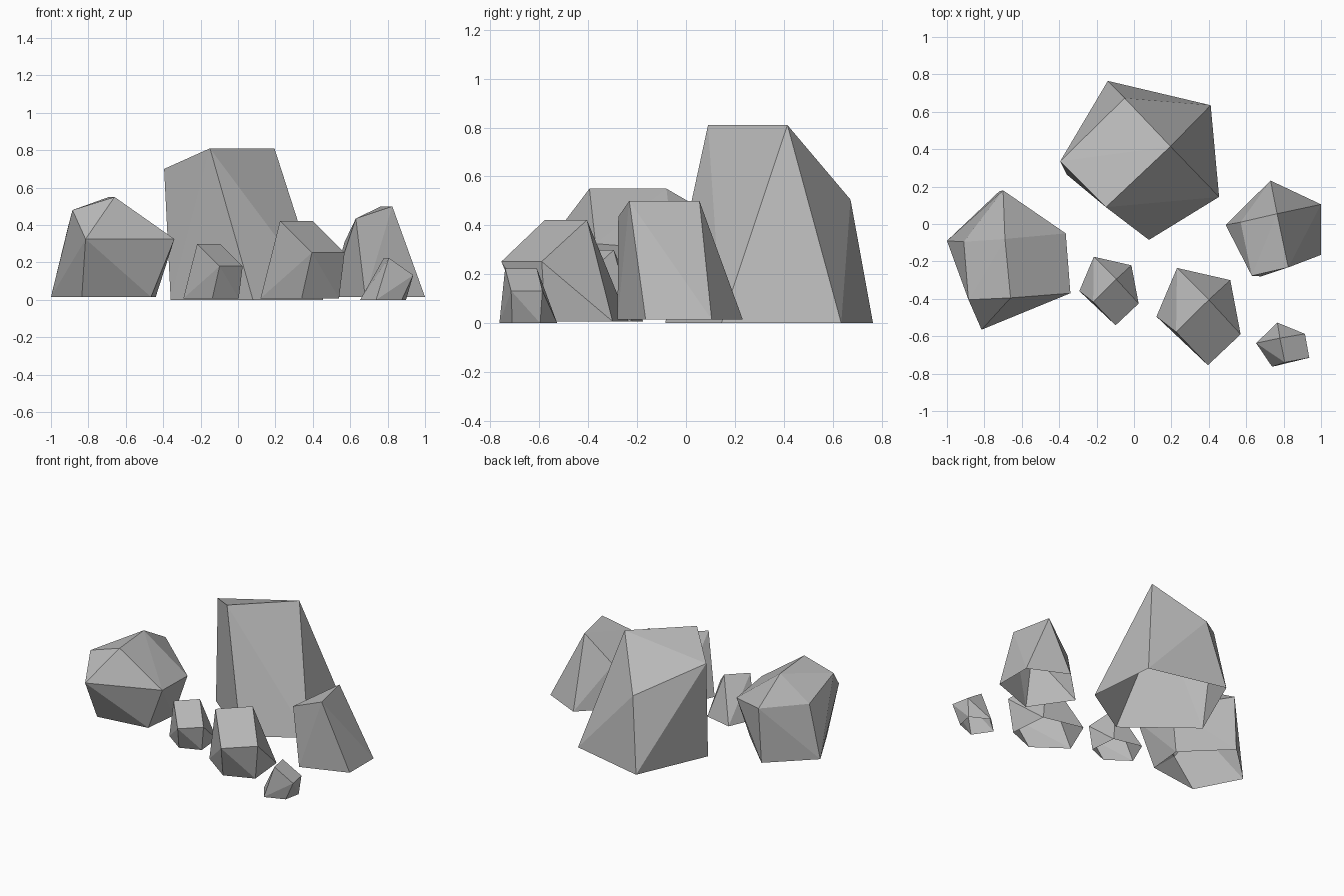
import bpy, bmesh, math
from mathutils import Matrix, Vector

cube = bpy.data.objects.get("Cube")
if cube:
    bpy.data.objects.remove(cube, do_unlink=True)

stone = bpy.data.materials.new("stone_grey")
stone.use_nodes = True
grey = (0.48, 0.48, 0.48, 1)
stone.diffuse_color = grey
bsdf = stone.node_tree.nodes["Principled BSDF"]
bsdf.inputs["Base Color"].default_value = grey
bsdf.inputs["Roughness"].default_value = 0.9


def rock(name, base, crown, at=(0, 0, 0), size=1, turn=0):
    """Faceted stone: hull of a ground outline and crown corners, open underneath."""
    bm = bmesh.new()
    points = [Vector((x, y, 0)) for x, y in base] + [Vector(p) for p in crown]
    verts = [bm.verts.new(p) for p in points]
    hull = bmesh.ops.convex_hull(bm, input=verts)
    loose = {v for v in hull["geom_interior"] + hull["geom_unused"]
             if isinstance(v, bmesh.types.BMVert)}
    bmesh.ops.delete(bm, geom=list(loose), context='VERTS')
    bmesh.ops.recalc_face_normals(bm, faces=bm.faces)
    under = [f for f in bm.faces if all(v.co.z < 1e-4 for v in f.verts)]
    bmesh.ops.delete(bm, geom=under, context='FACES')
    bmesh.ops.dissolve_limit(bm, angle_limit=math.radians(1),
                             verts=bm.verts, edges=bm.edges)
    place = (Matrix.Translation(at) @ Matrix.Rotation(math.radians(turn), 4, 'Z')
             @ Matrix.Scale(size, 4))
    bmesh.ops.transform(bm, matrix=place, verts=bm.verts)
    mesh = bpy.data.meshes.new(name)
    bm.to_mesh(mesh)
    bm.free()
    mesh.materials.append(stone)
    obj = bpy.data.objects.new(name, mesh)
    bpy.context.collection.objects.link(obj)
    return obj


# Tall boulder at the back
rock("tall_boulder",
     [(-.14, .765), (.41, .635), (.455, .145), (.08, -.085), (-.36, .265)],
     [(-.15, .09, .81), (.195, .415, .81), (-.395, .335, .7), (-.05, .673, .505)])

# Wide boulder on the -x side
rock("wide_boulder",
     [(-1, -.09), (-.72, .175), (-.44, -.1), (-.465, -.35), (-.835, -.4)],
     [(-.69, -.08, .535), (-.66, -.395, .535), (-.885, -.405, .465),
      (-.91, -.095, .37), (-.7, .18, .385), (-.365, -.05, .285),
      (-.34, -.37, .31), (-.815, -.565, .31)],
     at=(0, 0, .015))

# Leaning boulder on the +x side
rock("leaning_boulder",
     [(.73, .232), (1, .105), (1, -.165), (.68, -.28), (.49, -.005)],
     [(.765, .055, .485), (.825, -.232, .485), (.63, -.277, .42), (.57, .01, .295)],
     at=(0, 0, .015))

# Three small stones sharing one shape
pebble_base = [(-.17, .17), (.115, .105), (.14, -.17), (-.06, -.25), (-.28, -.09)]
pebble_crown = [(0, 0, .415), (-.175, -.172, .415), (.17, -.185, .245), (-.005, -.35, .245)]
for name, at, size, turn in [("front_stone", (.4, -.405, .007), 1, 0),
                             ("middle_stone", (-.095, -.295, .007), .705, 0),
                             ("small_stone", (.78, -.61, 0), .54, 57)]:
    rock(name, pebble_base, pebble_crown, at, size, turn)
